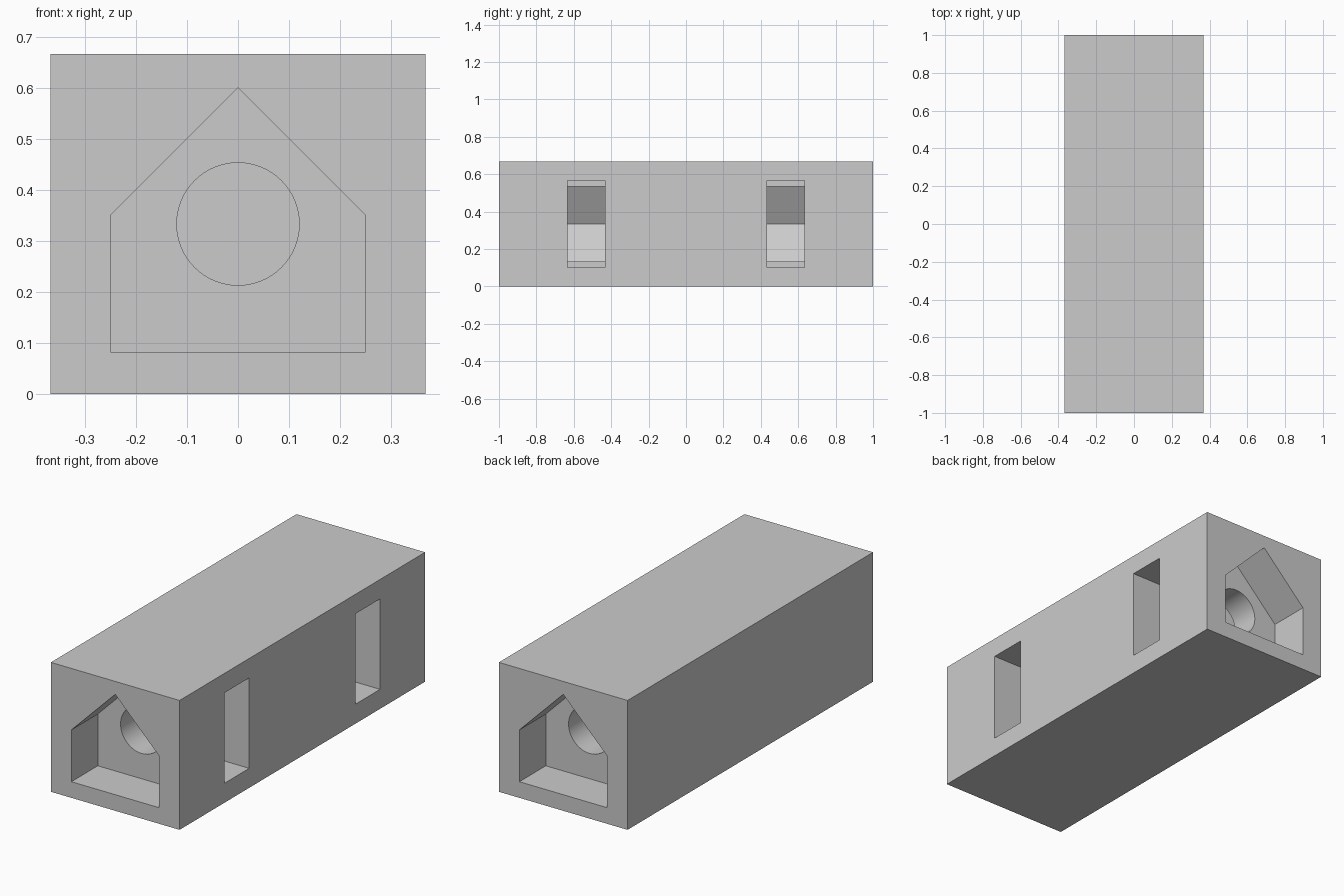
import bpy, bmesh, math

cube = bpy.data.objects.get("Cube")
if cube:
    bpy.data.objects.remove(cube, do_unlink=True)

grey = bpy.data.materials.new("grey")
grey.use_nodes = True
colour = (0.6, 0.6, 0.6, 1)
grey.diffuse_color = colour
grey.node_tree.nodes["Principled BSDF"].inputs["Base Color"].default_value = colour


def prism(name, profile, y0, y1):
    """Extrude an (x, z) profile along y."""
    bm = bmesh.new()
    face = bm.faces.new([bm.verts.new((x, y0, z)) for x, z in profile])
    out = bmesh.ops.extrude_face_region(bm, geom=[face])
    verts = [v for v in out["geom"] if isinstance(v, bmesh.types.BMVert)]
    bmesh.ops.translate(bm, verts=verts, vec=(0, y1 - y0, 0))
    bmesh.ops.recalc_face_normals(bm, faces=bm.faces)
    mesh = bpy.data.meshes.new(name)
    bm.to_mesh(mesh)
    bm.free()
    mesh.materials.append(grey)
    obj = bpy.data.objects.new(name, mesh)
    bpy.context.collection.objects.link(obj)
    return obj


W, H, L = 0.367, 0.667, 1.0
MID = H / 2
block = prism("block", [(-W, 0), (W, 0), (W, H), (-W, H)], -L, L)

# Gabled end pocket, round bore and side slot ending in a half hexagon
gable = [(-0.25, 0.083), (0.25, 0.083), (0.25, 0.35), (0, 0.6), (-0.25, 0.35)]
bore = [(0.12 * math.cos(math.tau * i / 64), MID + 0.12 * math.sin(math.tau * i / 64))
        for i in range(64)]
flat = 0.2
corner = flat / math.cos(math.pi / 6)
upper = [(0.5, 0.233), (0, 0.233), (0, flat), (-corner / 2, flat), (-corner, 0)]
slot = [(x, MID + z) for x, z in upper] + [(x, MID - z) for x, z in upper[-2::-1]]

cutters = []
for end, s in (("front", -1), ("back", 1)):
    cutters += [
        prism(end + "_pocket_cutter", gable, s * (L + 0.1), s * (L - 0.215)),
        prism(end + "_slot_cutter", slot, s * 0.633, s * 0.433),
        prism(end + "_bore_cutter", bore, s * 0.9, s * 0.33),
    ]

bpy.context.view_layer.objects.active = block
block.select_set(True)
for cutter in cutters:
    cutter.hide_render = True
    mod = block.modifiers.new(cutter.name, "BOOLEAN")
    mod.operation = "DIFFERENCE"
    mod.solver = "EXACT"
    mod.object = cutter
    bpy.ops.object.modifier_apply(modifier=mod.name)
for cutter in cutters:
    bpy.data.objects.remove(cutter, do_unlink=True)

bpy.ops.object.shade_smooth_by_angle(angle=math.radians(25))
